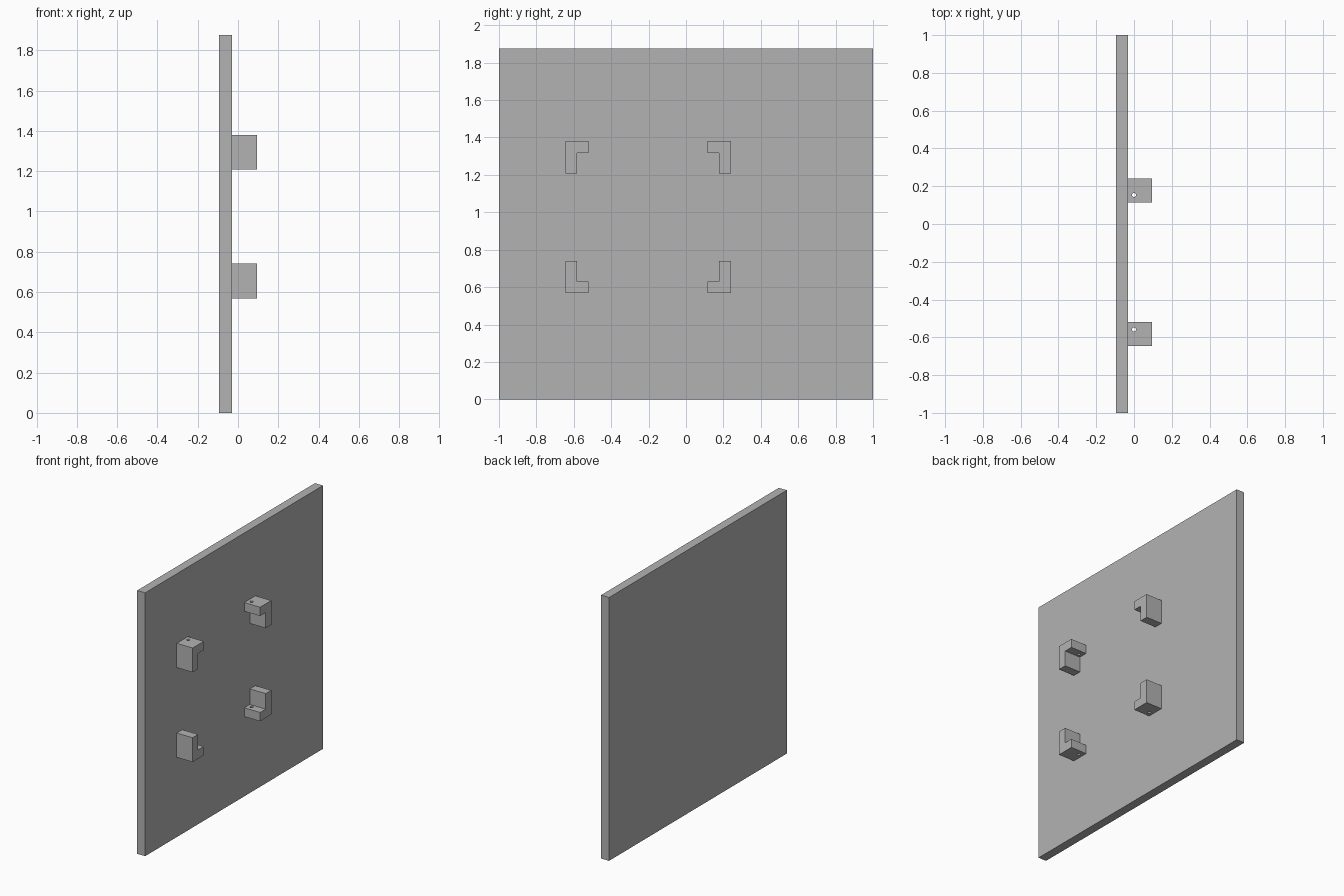
import bpy
import bmesh

cube = bpy.data.objects.get("Cube")
if cube:
    bpy.data.objects.remove(cube, do_unlink=True)

grey = bpy.data.materials.new("plain_grey")
grey.use_nodes = True
colour = (0.45, 0.45, 0.45, 1)
grey.diffuse_color = colour
grey.node_tree.nodes["Principled BSDF"].inputs["Base Color"].default_value = colour

BACK, FACE, TIP = -0.094, -0.031, 0.094   # panel back, panel face, bracket ends
WALL = 0.0625                             # bracket thickness
HOLE_X, HOLE_R, HOLE_INSET = 0.0, 0.011, 0.038


def extrude_x(name, profile, x0, x1):
    """Extrude a closed (y, z) profile from x0 to x1."""
    bm = bmesh.new()
    face = bm.faces.new([bm.verts.new((x0, y, z)) for y, z in profile])
    grown = bmesh.ops.extrude_face_region(bm, geom=[face])["geom"]
    verts = [g for g in grown if isinstance(g, bmesh.types.BMVert)]
    bmesh.ops.translate(bm, verts=verts, vec=(x1 - x0, 0, 0))
    bmesh.ops.recalc_face_normals(bm, faces=bm.faces)
    mesh = bpy.data.meshes.new(name)
    bm.to_mesh(mesh)
    bm.free()
    mesh.materials.append(grey)
    obj = bpy.data.objects.new(name, mesh)
    bpy.context.collection.objects.link(obj)
    return obj


def drill(obj, y, z):
    """Cut a small vertical screw hole through the flat arm."""
    bpy.ops.mesh.primitive_cylinder_add(vertices=24, radius=HOLE_R, depth=0.2,
                                        location=(HOLE_X, y, z))
    cutter = bpy.context.object
    cutter.name = "hole_cutter"
    cutter.hide_render = True
    cutter.data.materials.append(grey)
    mod = obj.modifiers.new("screw_hole", "BOOLEAN")
    mod.operation = "DIFFERENCE"
    mod.solver = "EXACT"
    mod.object = cutter
    bpy.context.view_layer.objects.active = obj
    bpy.ops.object.modifier_apply(modifier=mod.name)
    bpy.data.objects.remove(cutter, do_unlink=True)


def bracket(name, y_out, y_in, z_out, z_in):
    """L-shaped corner bracket; its corner sits at (y_out, z_out)."""
    sy = 1 if y_in > y_out else -1
    sz = 1 if z_in > z_out else -1
    y_wall, z_wall = y_out + sy * WALL, z_out + sz * WALL
    profile = [(y_out, z_out), (y_in, z_out), (y_in, z_wall),
               (y_wall, z_wall), (y_wall, z_in), (y_out, z_in)]
    obj = extrude_x(name, profile, FACE, TIP)
    drill(obj, y_in - sy * HOLE_INSET, z_out + sz * WALL / 2)


# Upright panel
extrude_x("panel", [(-1, 0), (1, 0), (1, 1.875), (-1, 1.875)], BACK, FACE)

# Four corner brackets facing one another
for side, y_out, y_in in (("front", -0.645, -0.52), ("back", 0.24, 0.115)):
    for level, z_out, z_in in (("upper", 1.38, 1.207), ("lower", 0.568, 0.741)):
        bracket(f"{level}_{side}_bracket", y_out, y_in, z_out, z_in)
